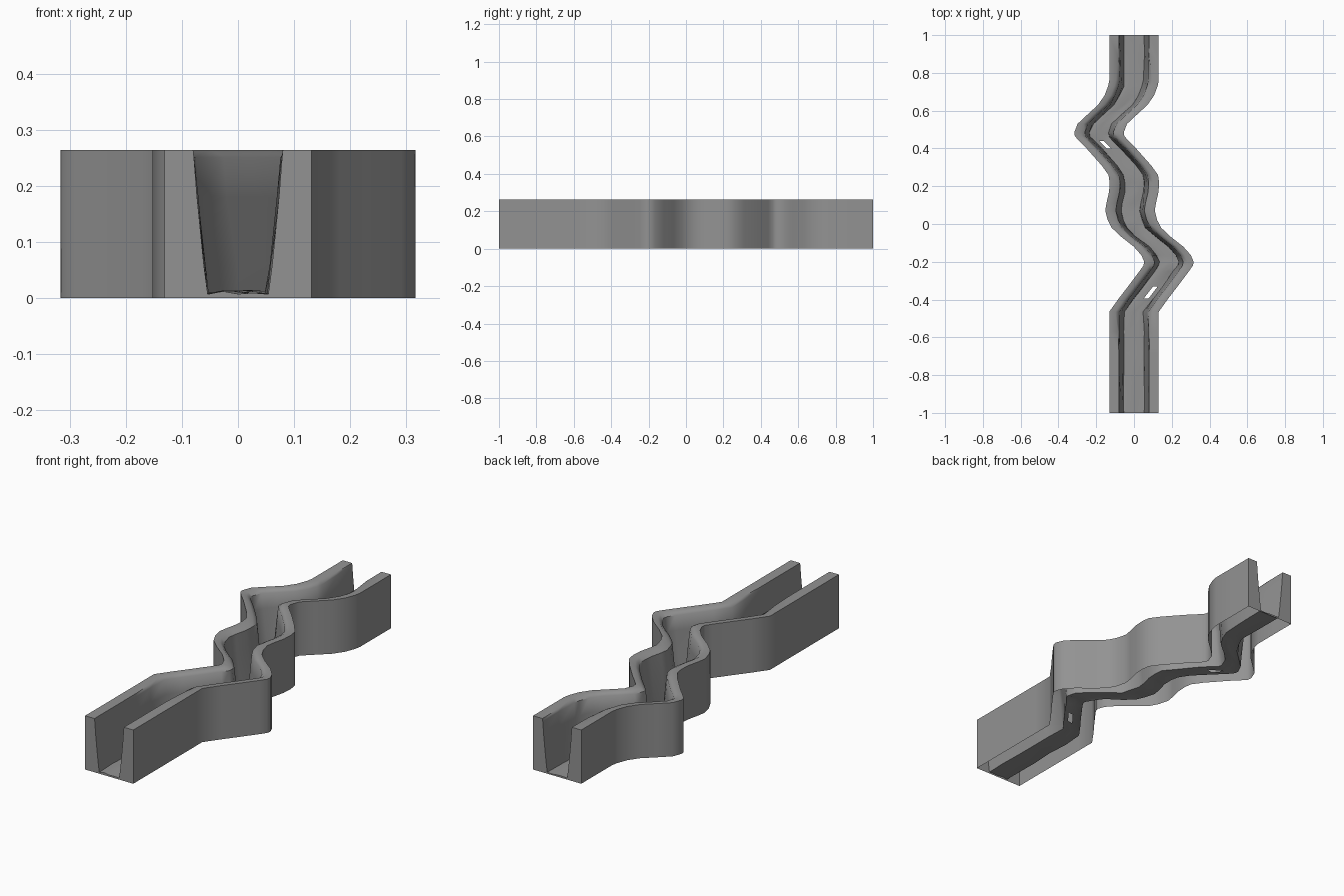
import bpy, bmesh, math, random

if "Cube" in bpy.data.objects:
    bpy.data.objects.remove(bpy.data.objects["Cube"])

random.seed(4)
H = 0.264          # wall height
OUT = 0.131        # half width of the outer walls

# Centre line of the winding channel as (x, y)
PATH = [(0, -1), (0, -.9), (0, -.8), (0, -.68), (0, -.57), (0, -.465),
        (.05, -.395), (.1, -.33), (.16, -.25), (.181, -.22), (.185, -.2), (.17, -.165),
        (.13, -.12), (.06, -.065), (.013, -.02), (-.008, .02), (-.021, .07),
        (-.015, .11), (-.001, .17), (.002, .22), (-.004, .26), (-.04, .31),
        (-.12, .40), (-.16, .44), (-.182, .465), (-.185, .485), (-.168, .53),
        (-.12, .575), (-.06, .63), (-.025, .68), (-.006, .73), (0, .76), (0, .88), (0, 1)]

grey = bpy.data.materials.new("dark_grey")
grey.diffuse_color = (.29, .29, .29, 1)
grey.use_nodes = True
grey.node_tree.nodes["Principled BSDF"].inputs["Base Color"].default_value = grey.diffuse_color


def wall_section(side, y):
    """Hollow wall section as (x, z), open below: straight outside, rough sloping inside.
    The winding middle part has a worn, bevelled rim."""
    m = min(1, max(0, (.75 - abs(y - .14)) / .15))
    j = 0 if abs(y) == 1 else 1
    w = lambda a: random.uniform(-a, a) * j
    pts = [(OUT, 0), (OUT, H), (.080 + .019 * m, H), (.0785 - .003 * m, .251),
           (.073 - .005 * m + w(.003), .18),
           (.061 - .006 * m + w(.004), .06), (.054 - .005 * m + w(.003), .007 + w(.003))]
    return [(side * x, z) for x, z in pts]


def make_object(name, bm):
    me = bpy.data.meshes.new(name)
    bm.to_mesh(me)
    bm.free()
    me.materials.append(grey)
    ob = bpy.data.objects.new(name, me)
    bpy.context.collection.objects.link(ob)
    bpy.context.view_layer.objects.active = ob
    ob.select_set(True)
    bpy.ops.object.shade_smooth_by_angle(angle=math.radians(52))
    ob.select_set(False)


# Two winding hollow walls, swept along the path and capped at both ends
feet = {}
for name, side in (("left_wall", -1), ("right_wall", 1)):
    bm = bmesh.new()
    rings = [[bm.verts.new((cx + x, y, z)) for x, z in wall_section(side, y)]
             for cx, y in PATH]
    feet[side] = [r[-1].co.copy() for r in rings]
    for a, b in zip(rings, rings[1:]):
        for k in range(len(a) - 1):
            q = (a[k], a[k + 1], b[k + 1], b[k])
            bm.faces.new(q if side > 0 else q[::-1])
    for ring, front in ((rings[0], True), (rings[-1], False)):
        bm.faces.new(ring[::-1] if front == (side > 0) else ring)
    make_object(name, bm)

# Thin uneven floor sheet between the wall feet, with two small holes
COLS = 4
HOLES = {(6, 2), (22, 1)}
bm = bmesh.new()
rows = []
for l, r in zip(feet[-1], feet[1]):
    row = [l.lerp(r, c / COLS) for c in range(COLS + 1)]
    for p in row[1:-1]:
        p.z += random.uniform(-.003, .006)
    rows.append([bm.verts.new(p) for p in row])
for i, (a, b) in enumerate(zip(rows, rows[1:])):
    for k in range(COLS):
        if (i, k) not in HOLES:
            bm.faces.new((a[k], a[k + 1], b[k + 1], b[k]))

# Shallow end lips closing the gap under the floor
for row in (rows[0], rows[-1]):
    y = row[0].co.y
    low = [bm.verts.new((x, y, 0)) for x in (-OUT, OUT)]
    f = [low[0]] + row + [low[1]]
    bm.faces.new(f[::-1] if y < 0 else f)
make_object("channel_floor", bm)
